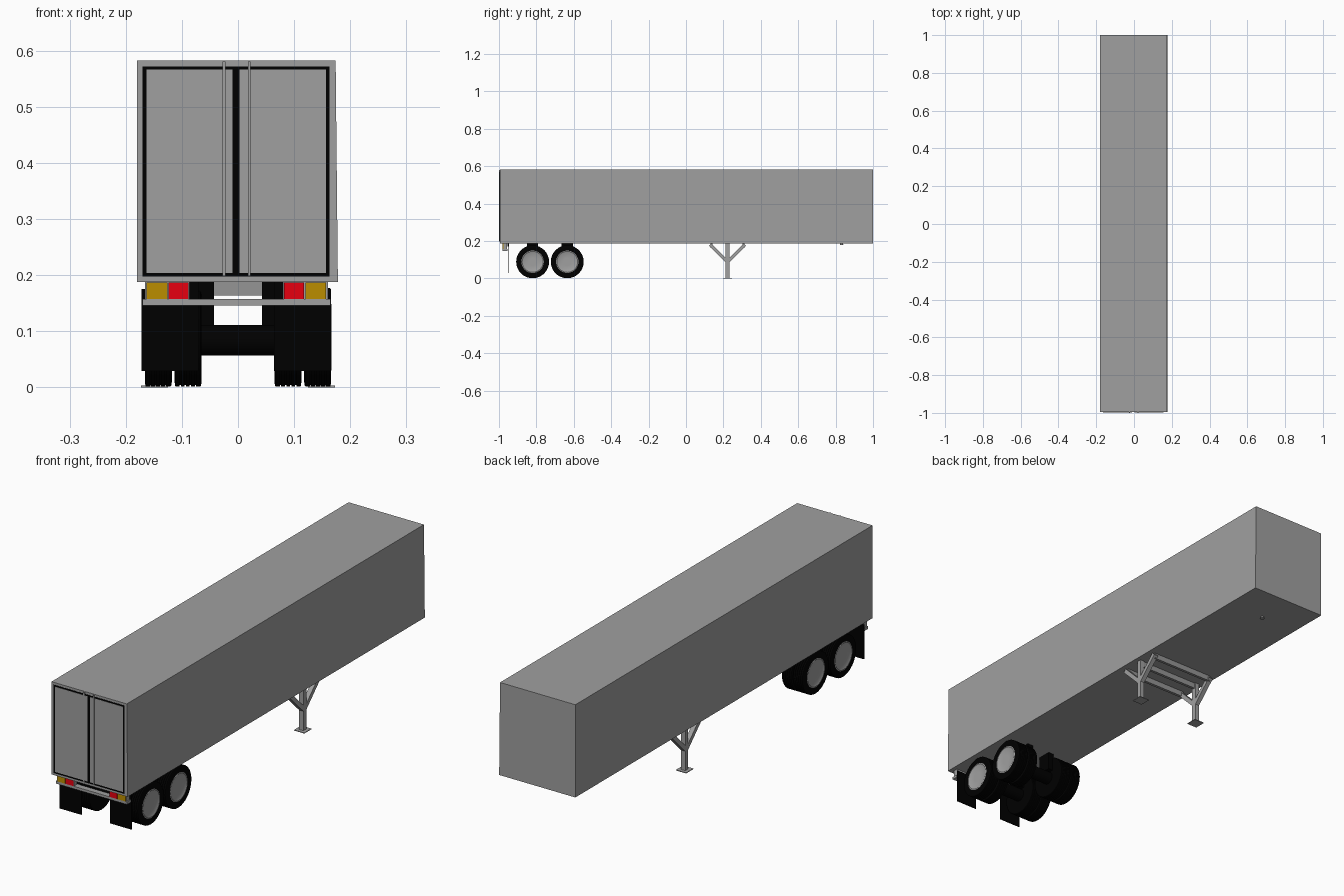
import bpy, bmesh, math
from mathutils import Vector

if "Cube" in bpy.data.objects:
    bpy.data.objects.remove(bpy.data.objects["Cube"])

CX = -0.003  # the cargo box and tail are very slightly off centre


def mat(name, rgb):
    m = bpy.data.materials.new(name)
    m.diffuse_color = (*rgb, 1)
    m.use_nodes = True
    m.node_tree.nodes["Principled BSDF"].inputs["Base Color"].default_value = m.diffuse_color
    return m


BLACK = mat("black_rubber", (0.0, 0.0, 0.0))
RED = mat("red_lens", (0.8, 0.0, 0.005))
AMBER = mat("amber_lens", (0.5, 0.27, 0.0))
GREY = mat("painted_grey", (0.35, 0.35, 0.35))
STEEL = mat("dark_steel", (0.3, 0.3, 0.3))


def finish(name, bm, material=GREY):
    bmesh.ops.recalc_face_normals(bm, faces=bm.faces)
    me = bpy.data.meshes.new(name)
    bm.to_mesh(me)
    bm.free()
    ob = bpy.data.objects.new(name, me)
    bpy.context.collection.objects.link(ob)
    me.materials.append(material)
    return ob


def box(name, x, y, z, material=GREY):
    """Box from (min, max) ranges."""
    bm = bmesh.new()
    bmesh.ops.create_cube(bm, size=1)
    for v in bm.verts:
        v.co = [r[0] if c < 0 else r[1] for r, c in zip((x, y, z), v.co)]
    return finish(name, bm, material)


def beam(name, a, b, w, d):
    """Square bar between two points."""
    a, b = Vector(a), Vector(b)
    bm = bmesh.new()
    bmesh.ops.create_cube(bm, size=1)
    rot = (b - a).to_track_quat('Z', 'X')
    for v in bm.verts:
        v.co = (a + b) / 2 + rot @ Vector((v.co.x * d, v.co.y * w, v.co.z * (b - a).length))
    return finish(name, bm)


def lathe(name, profile, cy, cz, material=GREY, n=32):
    """Turn (x, radius) points around a line parallel to x."""
    bm = bmesh.new()
    rings = []
    for x, r in profile:
        rings.append([bm.verts.new((x, cy + r * math.cos(2 * math.pi * i / n),
                                    cz + r * math.sin(2 * math.pi * i / n))) for i in range(n)])
    for p, q in zip(rings, rings[1:]):
        for i in range(n):
            j = (i + 1) % n
            bm.faces.new((p[i], p[j], q[j], q[i]))
    bm.faces.new(rings[0])
    bm.faces.new(rings[-1])
    ob = finish(name, bm, material)
    bpy.context.view_layer.objects.active = ob
    ob.select_set(True)
    bpy.ops.object.shade_smooth_by_angle(angle=math.radians(35))
    ob.select_set(False)
    return ob


# Cargo box, its right wall leaning slightly outwards at the bottom
body = box("cargo_box", (-0.18, 0.178), (-0.995, 1), (0.188, 0.582))
for v in body.data.vertices:
    if v.co.x > 0 and v.co.z > 0.4:
        v.co.x = 0.174

# Rear doors: black seal, two panels, two lock rods
box("door_seal", (-0.17, 0.163), (-0.996, -0.99), (0.197, 0.572), BLACK)
for name, x in (("left_door", (-0.163, -0.010)), ("right_door", (0.003, 0.157))):
    box(name, x, (-0.997, -0.99), (0.204, 0.566))
for x in (-0.025, 0.020):
    box("lock_rod", (x - 0.0025, x + 0.0025), (-1.0, -0.99), (0.198, 0.581))

# Rear bumper and lights
box("rear_bumper", (-0.17, 0.165), (-0.98, -0.955), (0.146, 0.157))
for s in (-1, 1):
    def side(a, b):
        return tuple(sorted((CX + s * a, CX + s * b)))
    box("light_housing", side(0.083, 0.163), (-0.977, -0.958), (0.155, 0.19))
    box("amber_light", side(0.123, 0.160), (-0.980, -0.97), (0.157, 0.187), AMBER)
    box("red_light", side(0.085, 0.121), (-0.980, -0.97), (0.157, 0.187), RED)
    # Mud flap
    box("mud_flap", side(0.067, 0.169), (-0.952, -0.948), (0.029, 0.175), BLACK)
    box("mud_flap_hanger", side(0.067, 0.10), (-0.954, -0.946), (0.17, 0.19), BLACK)

# Axles, suspension and twin wheels
CZ, R, W = 0.089, 0.088, 0.048
for cy in (-0.82, -0.635):
    lathe("axle", [(-0.12, 0.027), (0.12, 0.027)], cy, 0.084, BLACK, 16)
    for s in (-1, 1):
        xs = sorted((s * 0.043, s * 0.07))
        box("suspension_bracket", xs, (cy - 0.03, cy + 0.03), (0.11, 0.19), BLACK)
        for x0 in (0.065, 0.118):
            # Tyre with grooved tread
            prof = [(0, 0.058), (0, 0.080), (0.001, R - 0.002)]
            for k in range(5):
                a = 0.003 + k * 0.009
                prof += [(a, R), (a + 0.007, R)]
                if k < 4:
                    prof += [(a + 0.007, R - 0.003), (a + 0.009, R - 0.003)]
            prof += [(W - 0.001, R - 0.002), (W, 0.080), (W, 0.060), (W - 0.006, 0.058)]
            lathe("tyre", [(s * (x0 + x), r) for x, r in prof], cy, CZ, BLACK)
        # Outer hub disc
        o = 0.118 + W
        disc = [(o - 0.012, 0.060), (o, 0.060), (o + 0.001, 0.056), (o - 0.002, 0.050), (o - 0.002, 0.02)]
        lathe("wheel_disc", [(s * x, r) for x, r in disc], cy, CZ)

# Landing gear: legs, feet, V braces and cross bars
LY = 0.222
for s in (-1, 1):
    x = s * 0.149
    box("landing_leg", (x - 0.01, x + 0.01), (LY - 0.01, LY + 0.01), (0, 0.19))
    box("landing_foot", (x - 0.024, x + 0.024), (LY - 0.024, LY + 0.024), (0, 0.003))
    for d in (-1, 1):
        beam("landing_brace", (x, LY, 0.088), (x, LY + d * 0.093, 0.181), 0.02, 0.018)
for d in (-1, 0, 1):
    y = LY + d * 0.086
    box("landing_cross_bar", (-0.149, 0.149), (y - 0.006, y + 0.006), (0.164, 0.188), STEEL)

# Coupling pin under the nose
bm = bmesh.new()
bmesh.ops.create_cone(bm, cap_ends=True, segments=12, radius1=0.009, radius2=0.007, depth=0.010)
bmesh.ops.translate(bm, verts=bm.verts, vec=(0, 0.832, 0.185))
finish("coupling_pin", bm, STEEL)
